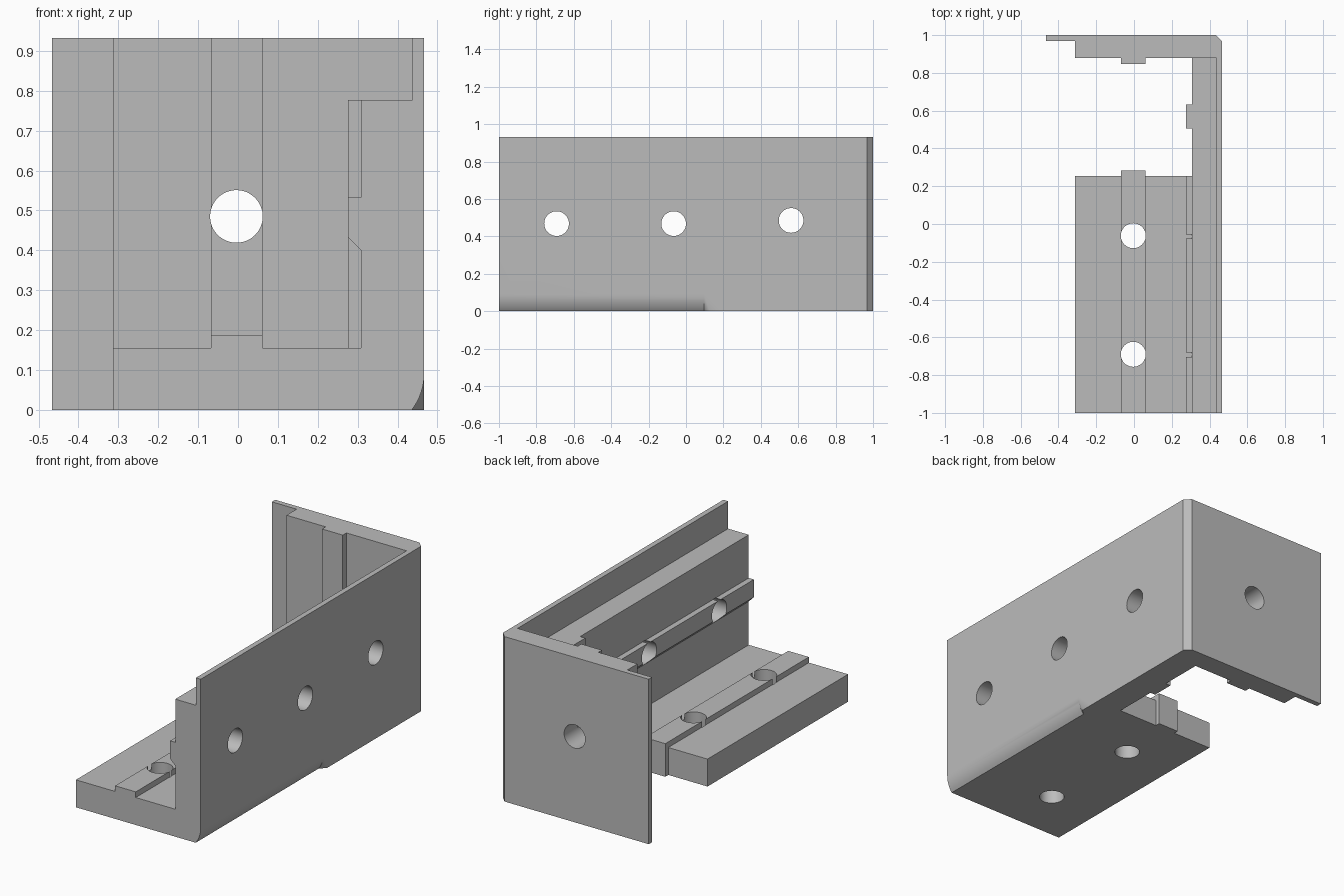
import bpy, bmesh, math

cube = bpy.data.objects.get("Cube")
if cube:
    bpy.data.objects.remove(cube, do_unlink=True)

grey = bpy.data.materials.new("plain_grey")
grey.use_nodes = True
COLOUR = (0.5, 0.5, 0.5, 1)
grey.diffuse_color = COLOUR
grey.node_tree.nodes["Principled BSDF"].inputs["Base Color"].default_value = COLOUR

# Shared dimensions
OUT, LIP, IN = 0.467, 0.437, 0.308      # wall faces along x
RIB_L, RIB_R, RIB = -0.068, 0.061, 0.032
LEFT, FLOOR, TOP, STEP = -0.313, 0.155, 0.932, 0.777
FLOOR_END, BACK = 0.255, 0.88
HOLE_R = 0.066


def place(axis, u, v, w):
    """Map profile coordinates (u, v) and depth w to space."""
    return {"X": (w, u, v), "Y": (u, w, v), "Z": (u, v, w)}[axis]


def prism(name, pts, axis, start, end, tip=None):
    """Extrude a profile along an axis, optionally closing to a tip."""
    bm = bmesh.new()
    a = [bm.verts.new(place(axis, u, v, start)) for u, v in pts]
    b = [bm.verts.new(place(axis, u, v, end)) for u, v in pts]
    bm.faces.new(a)
    apex = bm.verts.new(tip) if tip else None
    if not tip:
        bm.faces.new(b)
    for i in range(len(pts)):
        j = (i + 1) % len(pts)
        bm.faces.new((a[i], a[j], b[j], b[i]))
        if apex:
            bm.faces.new((b[i], b[j], apex))
    bmesh.ops.recalc_face_normals(bm, faces=bm.faces)
    mesh = bpy.data.meshes.new(name)
    bm.to_mesh(mesh)
    bm.free()
    mesh.materials.append(grey)
    obj = bpy.data.objects.new(name, mesh)
    bpy.context.collection.objects.link(obj)
    return obj


def combine(target, other, operation):
    """Apply a boolean and discard the second object."""
    bpy.context.view_layer.objects.active = target
    mod = target.modifiers.new("combine", "BOOLEAN")
    mod.operation, mod.solver, mod.object = operation, "EXACT", other
    bpy.ops.object.modifier_apply(modifier=mod.name)
    bpy.data.objects.remove(other, do_unlink=True)


# Angle section: floor with rib, wall with chamfered rib and thin upper lip
section = [(LEFT, 0), (OUT, 0), (OUT, TOP), (LIP, TOP), (LIP, STEP), (IN, STEP),
           (IN, 0.533), (IN - RIB, 0.533), (IN - RIB, 0.433), (IN, 0.4),
           (IN, FLOOR), (RIB_R, FLOOR), (RIB_R, FLOOR + RIB),
           (RIB_L, FLOOR + RIB), (RIB_L, FLOOR), (LEFT, FLOOR)]
bracket = prism("corner_bracket", section, "Y", -1, FLOOR_END)

# Rib wrapping down the end of the floor
rib_end = [(RIB_L, 0), (RIB_R, 0), (RIB_R, FLOOR + RIB), (RIB_L, FLOOR + RIB)]
combine(bracket, prism("floor_end_rib", rib_end, "Y", 0.2, 0.282), "UNION")

# Rear stretch of the thick wall with its upright rib
wall = [(OUT, 0.2), (OUT, 0.9), (IN, 0.9), (IN, 0.632), (IN - RIB, 0.632),
        (IN - RIB, 0.505), (IN, 0.505), (IN, 0.2)]
combine(bracket, prism("rear_wall", wall, "Z", 0, STEP), "UNION")

# Back plate with thin side flange, rib, chamfered corner and upper lip
plate = [(-OUT, 1), (OUT - 0.033, 1), (OUT, 0.967), (OUT, 0.2), (LIP, 0.2),
         (LIP, BACK), (RIB_R, BACK), (RIB_R, BACK - RIB), (RIB_L, BACK - RIB),
         (RIB_L, BACK), (LEFT, BACK), (LEFT, 0.97), (-OUT, 0.97)]
combine(bracket, prism("back_plate", plate, "Z", 0, TOP), "UNION")

# Rounded lower outer edge that stops in a slanted end
sweep, height, depth = math.radians(38), 0.092, 0.031
arc = [(OUT, 0)]
for i in range(9):
    t = sweep * i / 8
    arc.append((OUT - depth * (1 - math.cos(t)) / (1 - math.cos(sweep)),
                height * (1 - math.sin(t) / math.sin(sweep))))
combine(bracket, prism("edge_cutter", arc, "Y", -1.05, 0.097, (OUT, 0.127, 0)),
        "DIFFERENCE")

# Bolt holes: axis, centre and depth range
holes = [("X", -0.692, 0.468, 0.2, 0.6), ("X", -0.066, 0.468, 0.2, 0.6),
         ("X", 0.562, 0.485, 0.2, 0.6), ("Y", -0.004, 0.485, 0.7, 1.1),
         ("Z", -0.004, -0.062, -0.1, 0.3), ("Z", -0.004, -0.69, -0.1, 0.3)]
for axis, u, v, start, end in holes:
    ring = [(u + HOLE_R * math.cos(math.tau * k / 48),
             v + HOLE_R * math.sin(math.tau * k / 48)) for k in range(48)]
    combine(bracket, prism("hole_cutter", ring, axis, start, end), "DIFFERENCE")

# Smooth rounds, crisp edges
bpy.ops.object.select_all(action="DESELECT")
bracket.select_set(True)
bpy.context.view_layer.objects.active = bracket
bpy.ops.object.shade_smooth_by_angle(angle=math.radians(25))
